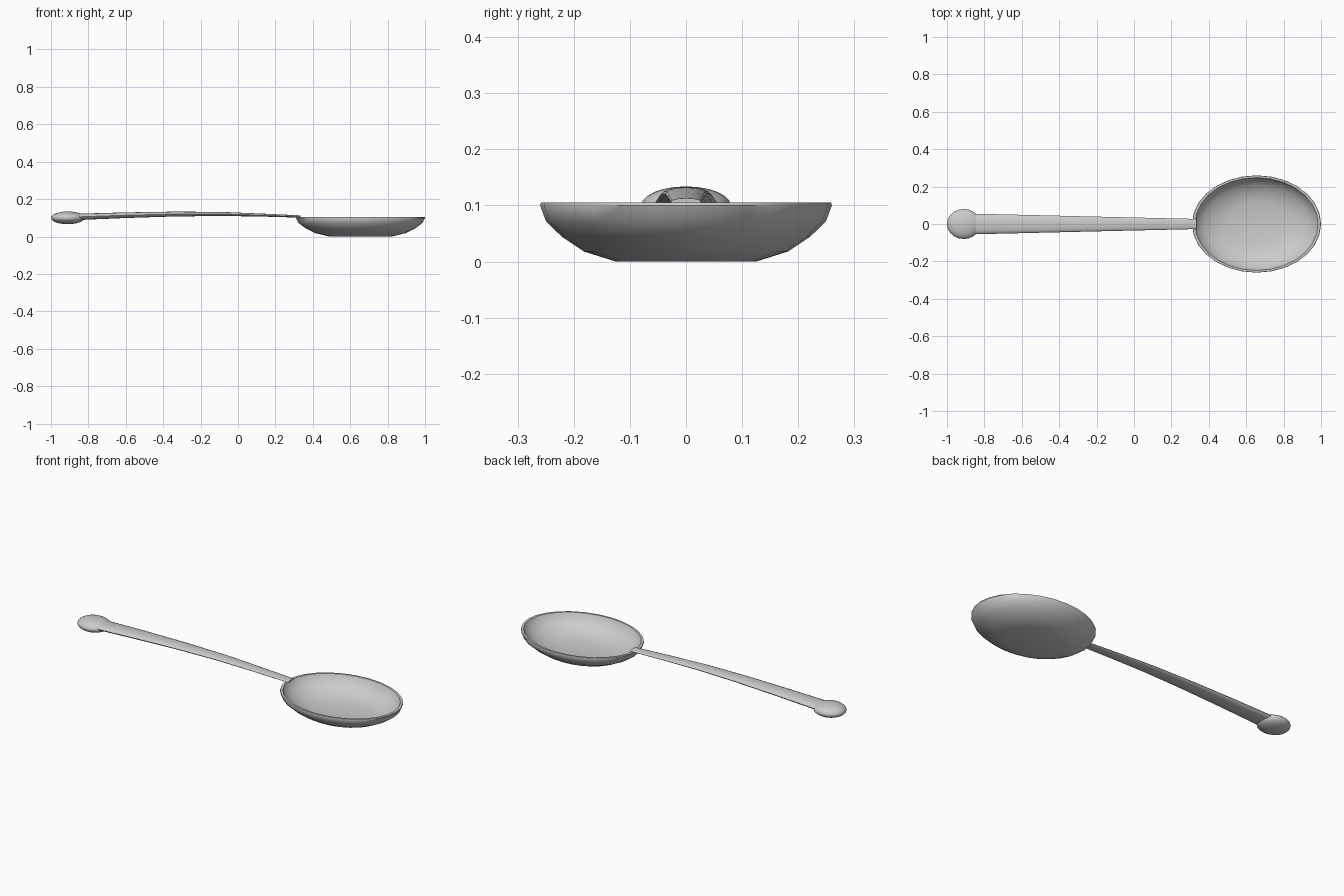
import bpy, bmesh, math

if "Cube" in bpy.data.objects:
    bpy.data.objects.remove(bpy.data.objects["Cube"])

metal = bpy.data.materials.new("light grey metal")
metal.diffuse_color = (0.6, 0.6, 0.6, 1)
metal.use_nodes = True
metal.node_tree.nodes["Principled BSDF"].inputs["Base Color"].default_value = metal.diffuse_color


def lofted(name, rings, closed=False):
    """Skin equal-length rings; cap the ends, or join last ring to first."""
    bm = bmesh.new()
    vs = [[bm.verts.new(p) for p in r] for r in rings]
    n = len(vs[0])
    for a, b in zip(vs, vs[1:]):
        for i in range(n):
            j = (i + 1) % n
            bm.faces.new((a[i], a[j], b[j], b[i]))
    bm.faces.new(vs[0])
    bm.faces.new(vs[-1])
    bmesh.ops.recalc_face_normals(bm, faces=bm.faces)
    me = bpy.data.meshes.new(name)
    bm.to_mesh(me)
    bm.free()
    ob = bpy.data.objects.new(name, me)
    bpy.context.collection.objects.link(ob)
    finish(ob, 40)
    return ob


def finish(ob, angle):
    ob.data.materials.append(metal)
    bpy.ops.object.select_all(action='DESELECT')
    ob.select_set(True)
    bpy.context.view_layer.objects.active = ob
    bpy.ops.object.shade_smooth_by_angle(angle=math.radians(angle))


def angles(n):
    return [2 * math.pi * i / n for i in range(n)]


# Bowl: (radius factor, z) up the outside, over the rim and down the inside
profile = [(0.48, 0.0), (0.70, 0.018), (0.85, 0.044), (0.96, 0.072), (1.0, 0.100),
           (0.995, 0.105), (0.955, 0.105),
           (0.915, 0.078), (0.81, 0.053), (0.67, 0.030), (0.46, 0.014)]
lofted("bowl", [[(0.655 + 0.345 * k * math.cos(a), 0.26 * k * math.sin(a), z)
                 for a in angles(28)] for k, z in profile])

# Handle: (x, centre z, half width, half thickness), gently arched and tapered
path = [(-0.86, 0.105, 0.055, 0.017), (-0.6, 0.114, 0.049, 0.015),
        (-0.35, 0.120, 0.043, 0.013), (-0.1, 0.121, 0.037, 0.011),
        (0.12, 0.115, 0.032, 0.008), (0.335, 0.107, 0.027, 0.006)]
lofted("handle", [[(x, w * math.cos(a), z + t * math.sin(a)) for a in angles(16)]
                  for x, z, w, t in path])

# Flattened knob at the end of the handle
bpy.ops.mesh.primitive_uv_sphere_add(segments=20, ring_count=12, location=(-0.91, 0, 0.1))
knob = bpy.context.object
knob.name = "end_knob"
knob.scale = (0.09, 0.08, 0.034)
bpy.ops.object.transform_apply(location=False, rotation=False, scale=True)
finish(knob, 60)
